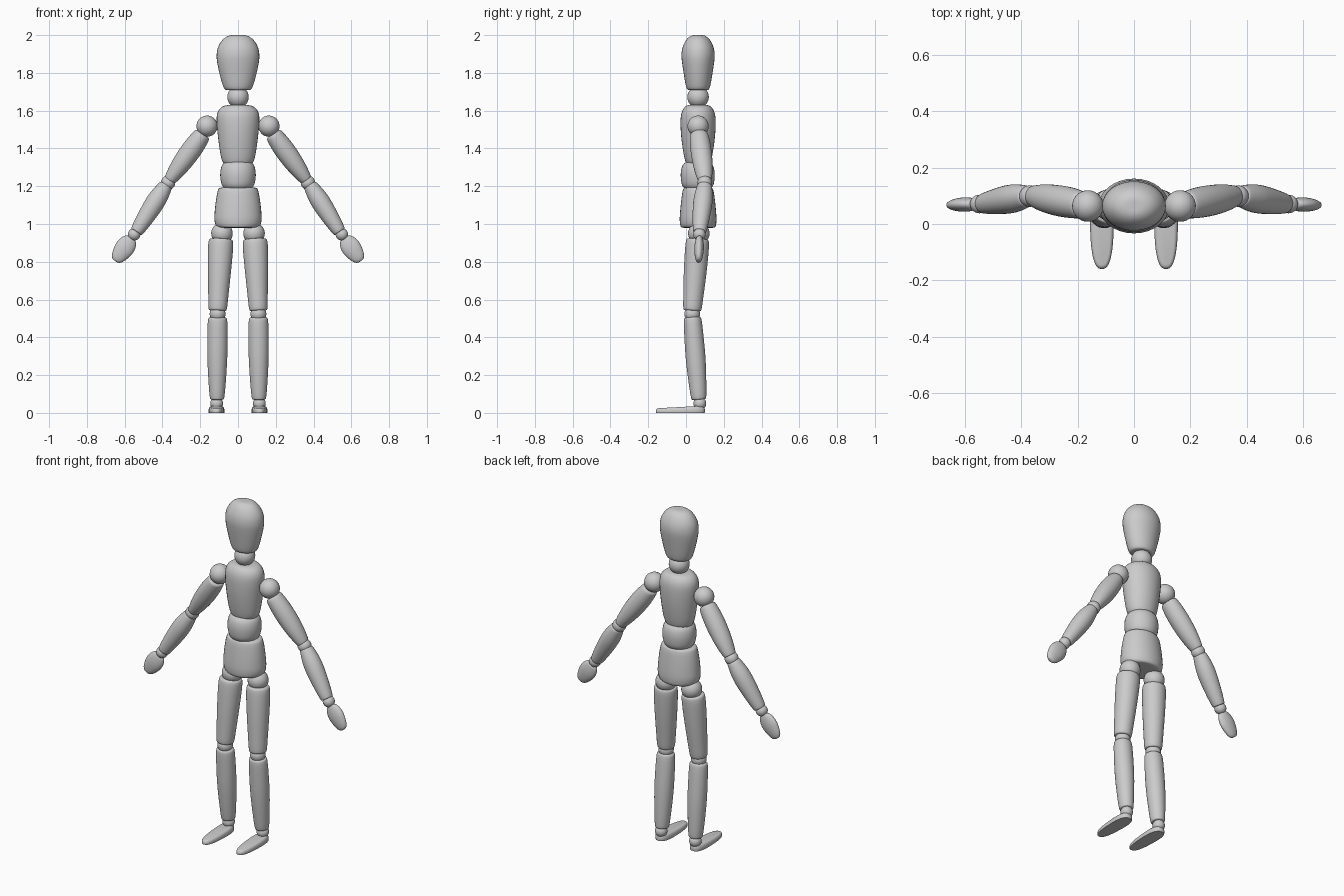
import bpy, bmesh
from math import sin, cos, pi, copysign
from mathutils import Vector

if "Cube" in bpy.data.objects:
    bpy.data.objects.remove(bpy.data.objects["Cube"])

CY = 0.064  # depth of the body axis


def finish(name, bm, angle=40):
    bmesh.ops.remove_doubles(bm, verts=bm.verts, dist=1e-5)
    bmesh.ops.recalc_face_normals(bm, faces=bm.faces)
    me = bpy.data.meshes.new(name)
    bm.to_mesh(me)
    bm.free()
    ob = bpy.data.objects.new(name, me)
    bpy.context.collection.objects.link(ob)
    bpy.ops.object.select_all(action='DESELECT')
    bpy.context.view_layer.objects.active = ob
    ob.select_set(True)
    bpy.ops.object.shade_smooth_by_angle(angle=angle * pi / 180)
    return ob


def skin(bm, rings):
    n = len(rings[0])
    loops = [[bm.verts.new(p) for p in r] for r in rings]
    for a, b in zip(loops, loops[1:]):
        for i in range(n):
            j = (i + 1) % n
            bm.faces.new((a[i], a[j], b[j], b[i]))
    return loops


def soften(pts, times=2):
    """Corner cutting that keeps the end points."""
    for _ in range(times):
        out = [pts[0]]
        for a, b in zip(pts, pts[1:]):
            a, b = Vector(a), Vector(b)
            out += [a * 0.75 + b * 0.25, a * 0.25 + b * 0.75]
        pts = out + [pts[-1]]
    return pts


def turned(name, a, b, profile, seg=32):
    """Elliptical turned piece from a to b; profile rows are (t, half width, half depth)."""
    a, b = Vector(a), Vector(b)
    u = (b - a).normalized()
    dep = Vector((0, 1, 0))
    dep = (dep - u * dep.dot(u)).normalized()
    wid = dep.cross(u)
    rings = []
    for t, w, d in soften(profile):
        c = a.lerp(b, t)
        rings.append([c + wid * w * cos(2 * pi * i / seg) + dep * d * sin(2 * pi * i / seg)
                      for i in range(seg)])
    bm = bmesh.new()
    skin(bm, rings)
    return finish(name, bm)


def upright(name, rows, y=CY):
    """Vertical piece; rows are (z, half width, half depth)."""
    return turned(name, (0, y, 0), (0, y, 1), rows)


def ball(name, c, r):
    bm = bmesh.new()
    bmesh.ops.create_uvsphere(bm, u_segments=28, v_segments=16, radius=r)
    bmesh.ops.translate(bm, verts=bm.verts, vec=c)
    return finish(name, bm)


def limb(name, a, b, rows):
    """Limb piece with flat, lightly rounded ends."""
    (_, w0, d0), (_, w1, d1) = rows[0], rows[-1]
    return turned(name, a, b, [(0, 0, 0), (0, w0 * .85, d0 * .85)] + rows
                  + [(1, w1 * .85, d1 * .85), (1, 0, 0)])


def foot(name, x):
    rings, n = [], 40
    for f, s in ((0, .97), (.15, 1), (.5, 1), (.8, .93), (.95, .82), (1, .68)):
        ring = []
        for i in range(n):
            c, d = cos(2 * pi * i / n), sin(2 * pi * i / n)
            px = copysign(abs(c) ** .75, c) * s
            py = copysign(abs(d) ** .75, d) * (1 - (1 - s) * .35)
            k = (py + 1) / 2
            ring.append((x + px * (.036 + .011 * k), -.03 + .13 * py, f * (.024 + .014 * k)))
        rings.append(ring)
    bm = bmesh.new()
    loops = skin(bm, rings)
    bm.faces.new(loops[0])
    bm.faces.new(loops[-1])
    return finish(name, bm)


# head, neck and trunk
upright("head", [(1.708, 0, 0), (1.708, .06, .05), (1.715, .073, .06), (1.74, .083, .067),
                 (1.79, .097, .075), (1.86, .112, .086), (1.90, .114, .089),
                 (1.94, .106, .082), (1.98, .08, .061), (2.0, .045, .034), (2.0, 0, 0)])
ball("neck_ball", (0, CY, 1.672), .057)
upright("chest", [(1.315, 0, 0), (1.315, .066, .058), (1.325, .082, .066), (1.37, .094, .077),
                  (1.46, .106, .09), (1.54, .114, .094), (1.585, .112, .09),
                  (1.615, .095, .076), (1.63, .065, .058), (1.632, 0, 0)])
upright("waist", [(1.175, 0, 0), (1.178, .06, .058), (1.20, .085, .083), (1.24, .094, .09),
                  (1.28, .094, .09), (1.315, .085, .08), (1.335, .06, .055), (1.337, 0, 0)], .062)
upright("pelvis", [(.978, 0, 0), (.979, .09, .08), (.985, .116, .094), (1.02, .126, .098),
                   (1.06, .124, .096), (1.12, .118, .09), (1.18, .107, .082),
                   (1.195, .096, .072), (1.197, 0, 0)])

for side, s in (("left", 1), ("right", -1)):
    # leg
    ball(side + "_hip_ball", (s * .085, .068, .95), .057)
    limb(side + "_thigh", (s * .09, .062, .922), (s * .108, .033, .54),
         [(.03, .066, .062), (.2, .066, .063), (.5, .060, .060), (.8, .053, .053), (.98, .049, .049)])
    ball(side + "_knee_ball", (s * .108, .033, .524), .042)
    limb(side + "_shin", (s * .108, .034, .508), (s * .111, .068, .07),
         [(.03, .052, .048), (.25, .054, .051), (.5, .053, .053), (.75, .047, .048), (.98, .039, .041)])
    ball(side + "_ankle_ball", (s * .113, .073, .05), .034)
    foot(side + "_foot", s * .114)

    # arm
    ball(side + "_shoulder_ball", (s * .164, .064, 1.518), .056)
    limb(side + "_upper_arm", (s * .185, .068, 1.478), (s * .362, .1, 1.232),
         [(.04, .046, .050), (.25, .054, .055), (.5, .054, .055), (.75, .047, .050), (.98, .034, .038)])
    ball(side + "_elbow_ball", (s * .37, .099, 1.219), .038)
    limb(side + "_forearm", (s * .38, .099, 1.207), (s * .539, .072, .957),
         [(.03, .038, .040), (.25, .050, .050), (.45, .051, .051), (.75, .044, .044), (.98, .035, .036)])
    ball(side + "_wrist_ball", (s * .55, .071, .945), .033)
    turned(side + "_hand", (s * .563, .071, .925), (s * .650, .067, .804),
           [(0, 0, 0), (0, .028, .016), (.15, .045, .022), (.4, .053, .026),
            (.65, .047, .024), (.9, .034, .018), (1, .018, .01), (1, 0, 0)])
